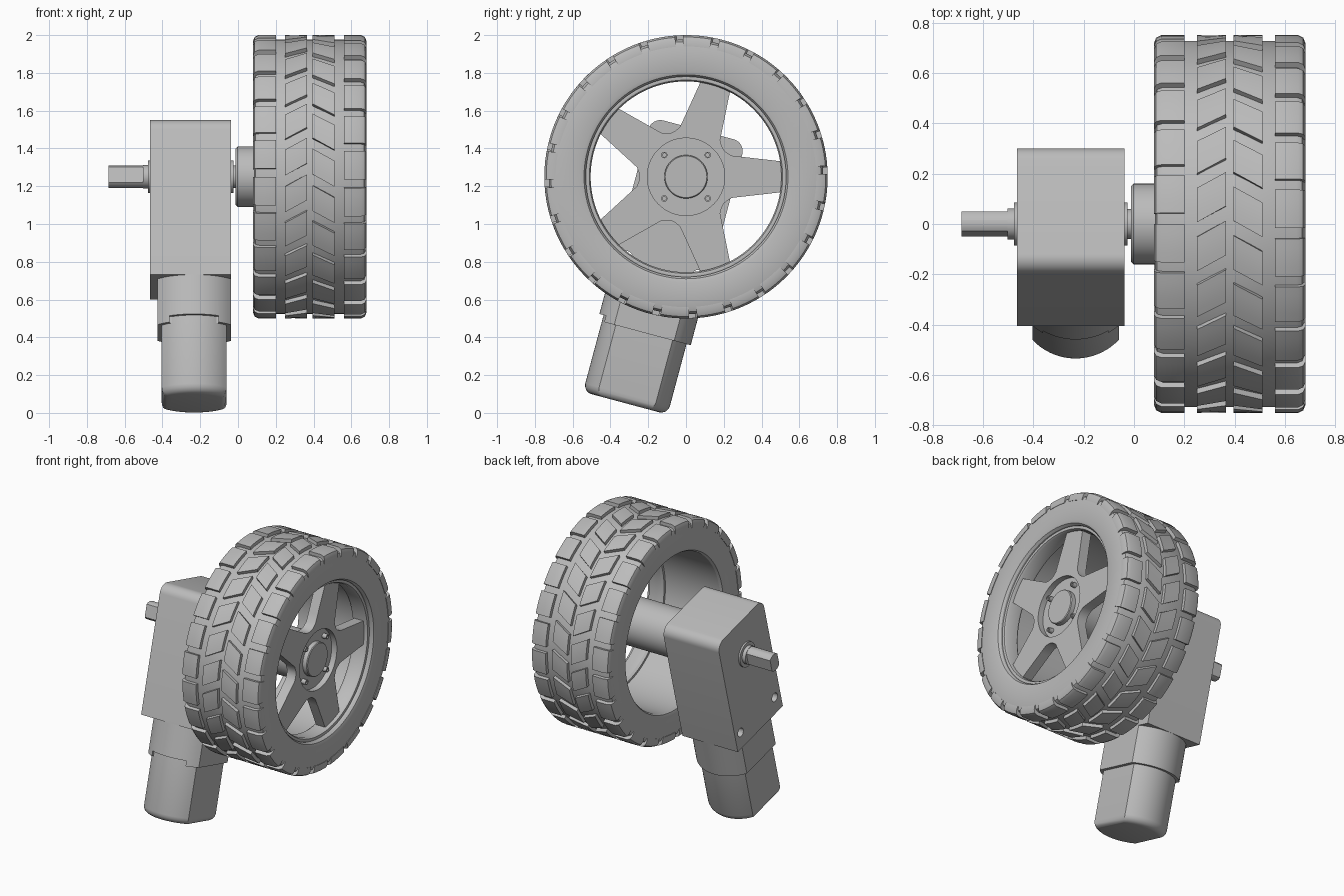
import bpy, bmesh
from math import sin, cos, pi, radians, sqrt
from mathutils import Matrix

cube = bpy.data.objects.get("Cube")
if cube:
    bpy.data.objects.remove(cube)

AXLE = 1.25                      # height of the wheel axis
MOTOR_X = -0.232                 # centre plane of the motor
TILT = Matrix.Translation((0, 0, AXLE)) @ Matrix.Rotation(radians(-15), 4, 'X')

grey = bpy.data.materials.new("plain grey")
grey.use_nodes = True
grey.diffuse_color = (0.5, 0.5, 0.5, 1)
grey.node_tree.nodes["Principled BSDF"].inputs["Base Color"].default_value = (0.5, 0.5, 0.5, 1)


def add_loft(bm, rings, wrap=False):
    """Skin a row of closed rings; cap the ends unless the row wraps round."""
    rows = [[bm.verts.new(p) for p in ring] for ring in rings]
    pairs = list(zip(rows, rows[1:])) + ([(rows[-1], rows[0])] if wrap else [])
    for a, b in pairs:
        for i in range(len(a)):
            j = (i + 1) % len(a)
            bm.faces.new((a[i], a[j], b[j], b[i]))
    if not wrap:
        bm.faces.new(rows[0])
        bm.faces.new(rows[-1])


def finish(bm, name, matrix=None):
    bmesh.ops.recalc_face_normals(bm, faces=bm.faces)
    mesh = bpy.data.meshes.new(name)
    bm.to_mesh(mesh)
    bm.free()
    mesh.materials.append(grey)
    obj = bpy.data.objects.new(name, mesh)
    bpy.context.collection.objects.link(obj)
    if matrix:
        obj.matrix_world = matrix
    smooth(obj)
    return obj


def smooth(obj):
    bpy.ops.object.select_all(action='DESELECT')
    obj.select_set(True)
    bpy.context.view_layer.objects.active = obj
    bpy.ops.object.shade_smooth_by_angle(angle=radians(32))


def loft(name, rings, wrap=False, matrix=None):
    bm = bmesh.new()
    add_loft(bm, rings, wrap)
    return finish(bm, name, matrix)


def around(x, r, a, cy=0.0, cz=0.0):
    return (x, cy + r * cos(a), cz + r * sin(a))


def lathe(name, profile, wrap=False, segs=96, cy=0.0, cz=0.0, matrix=None):
    """Turn an (x, radius) profile about an axis parallel to x."""
    rings = [[around(x, r, 2 * pi * i / segs, cy, cz) for i in range(segs)] for x, r in profile]
    return loft(name, rings, wrap, matrix)


def plate(name, outline, x0, x1, matrix=None):
    return loft(name, [[(x, y, z) for y, z in outline] for x in (x0, x1)], matrix=matrix)


def cut(obj, cutters):
    for c in cutters:
        mod = obj.modifiers.new("cut", 'BOOLEAN')
        mod.operation, mod.solver, mod.object = 'DIFFERENCE', 'EXACT', c
    bpy.context.view_layer.update()
    done = bpy.data.meshes.new_from_object(obj.evaluated_get(bpy.context.evaluated_depsgraph_get()))
    obj.modifiers.clear()
    obj.data = done
    for c in cutters:
        bpy.data.objects.remove(c)
    smooth(obj)


WHEEL = Matrix.Translation((0, 0, AXLE))

# Tyre carcass with rounded shoulders and a smooth bore
half = [(0.105, 0.53), (0.09, 0.54), (0.084, 0.56), (0.084, 0.69), (0.092, 0.715), (0.115, 0.727)]
tyre = half + [(0.76 - x, r) for x, r in reversed(half)]
lathe("tyre", tyre, wrap=True, segs=128, matrix=WHEEL)

# Tread: square shoulder blocks and two columns of slanted blocks
BLOCKS = 24
pitch = 2 * pi / BLOCKS
shoulder = [(0.08, 0.69), (0.08, 0.72), (0.088, 0.74), (0.108, 0.75), (0.2, 0.75), (0.2, 0.71)]
bar = [(0.25, 0.71), (0.25, 0.75), (0.365, 0.75), (0.365, 0.71)]


def mirrored(profile):
    return [(0.76 - x, r) for x, r in profile]


bm = bmesh.new()
columns = [(shoulder, 0, 0.0, 0.78), (mirrored(shoulder), 0, 0.3, 0.78),
           (bar, -0.75, 0.1, 0.7), (mirrored(bar), 0.75, 0.4, 0.7)]
for profile, skew, shift, fill in columns:
    mid = sum(x for x, r in profile) / len(profile)
    for k in range(BLOCKS):
        start = (k + shift) * pitch
        add_loft(bm, [[around(x, r, start + pitch * fill * s / 4 + skew * (x - mid))
                       for x, r in profile] for s in range(5)])
finish(bm, "tread_blocks", WHEEL)

# Rim lip that holds the spokes
lathe("rim", [(0.53, 0.54), (0.53, 0.515), (0.545, 0.505), (0.63, 0.505), (0.642, 0.512),
              (0.645, 0.525), (0.64, 0.54)], wrap=True, matrix=WHEEL)

# Five tapered spokes in one star plate, opened for the hub dish
outline = []
for k in range(5):
    a = k * 2 * pi / 5
    for along, across in ((0.3, -0.105), (0.52, -0.08), (0.52, 0.08), (0.3, 0.105)):
        outline.append((along * cos(a) - across * sin(a), along * sin(a) + across * cos(a)))
    for r, deg in ((0.265, 25), (0.25, 31), (0.245, 36), (0.25, 41), (0.265, 47)):
        b = a + radians(deg)
        outline.append((r * cos(b), r * sin(b)))
spokes = plate("spokes", outline, 0.55, 0.62, WHEEL)
cut(spokes, [lathe("hub_cutter", [(0.5, 0.205), (0.7, 0.205)], matrix=WHEEL)])

# Hub: long tube, recessed dish and raised centre cap
lathe("hub", [(-0.012, 0.15), (-0.002, 0.16), (0.555, 0.16), (0.555, 0.21), (0.58, 0.21),
              (0.58, 0.115), (0.61, 0.115), (0.615, 0.11)], segs=64, matrix=WHEEL)
for sy in (-1, 1):
    for sz in (-1, 1):
        lathe("hub_screw", [(0.57, 0.017), (0.612, 0.017), (0.612, 0.01), (0.604, 0.01)],
              segs=20, cy=sy * 0.115, cz=sz * 0.115, matrix=WHEEL)

# Gearbox: tilted block with rounded top corners and two through holes
W, R, BOTTOM = 0.257, 0.065, -0.604
box = [(-W, BOTTOM), (W, BOTTOM)]
for cx, first in ((W - R, 0), (R - W, 90)):
    for s in range(9):
        a = radians(first + s * 90 / 8)
        box.append((cx + R * cos(a), W - R + R * sin(a)))
gearbox = plate("gearbox", box, -0.465, -0.037, TILT)
cut(gearbox, [lathe("screw_hole_cutter", [(-0.6, 0.03), (0.1, 0.03)], segs=32,
                    cy=s * 0.195, cz=-0.49, matrix=TILT) for s in (-1, 1)])


# Motor sections: a circle with two flat sides
def flat_round(radius, flat, height, x=MOTOR_X, steps=20):
    edge = sqrt(radius ** 2 - flat ** 2)
    ring = []
    for side in (1, -1):
        for i in range(steps + 1):
            px = side * flat * (1 - 2 * i / steps)
            ring.append((x + px, side * max(edge, sqrt(radius ** 2 - px ** 2)), height))
    return ring


collar = loft("motor_collar", [flat_round(0.255, 0.195, h) for h in (-0.59, -0.855)], matrix=TILT)
notch = [(-0.3, -0.82), (-0.2, -0.82), (-0.2, -0.9), (-0.3, -0.9)]
cut(collar, [plate("notch_cutter", notch, MOTOR_X - 0.13, MOTOR_X + 0.13, TILT)])

loft("motor_can", [flat_round(0.232 - d, 0.172 - d * 0.6, h) for d, h in
                   ((0, -0.8), (0, -1.195), (0.004, -1.212), (0.014, -1.228), (0.03, -1.238),
                    (0.045, -1.241))], matrix=TILT)

# Output shaft with two flats, and round bosses on both gearbox faces
shaft = []
for side in (1, -1):
    for i in range(13):
        z = side * 0.06 * cos(pi * (i + 0.001) / 12)
        y = side * min(0.041, sqrt(max(0.0, 0.06 ** 2 - z * z)))
        shaft.append((y, z))
plate("shaft", shaft, -0.685, -0.48, TILT)
lathe("shaft_collar", [(-0.502, 0.062), (-0.44, 0.062)], segs=40, matrix=TILT)
lathe("outer_boss", [(-0.477, 0.085), (-0.45, 0.085)], segs=40, matrix=TILT)
lathe("inner_boss", [(-0.05, 0.085), (-0.025, 0.085)], segs=40, matrix=TILT)
lathe("inner_shaft", [(-0.05, 0.06), (0.02, 0.06)], segs=40, matrix=TILT)
